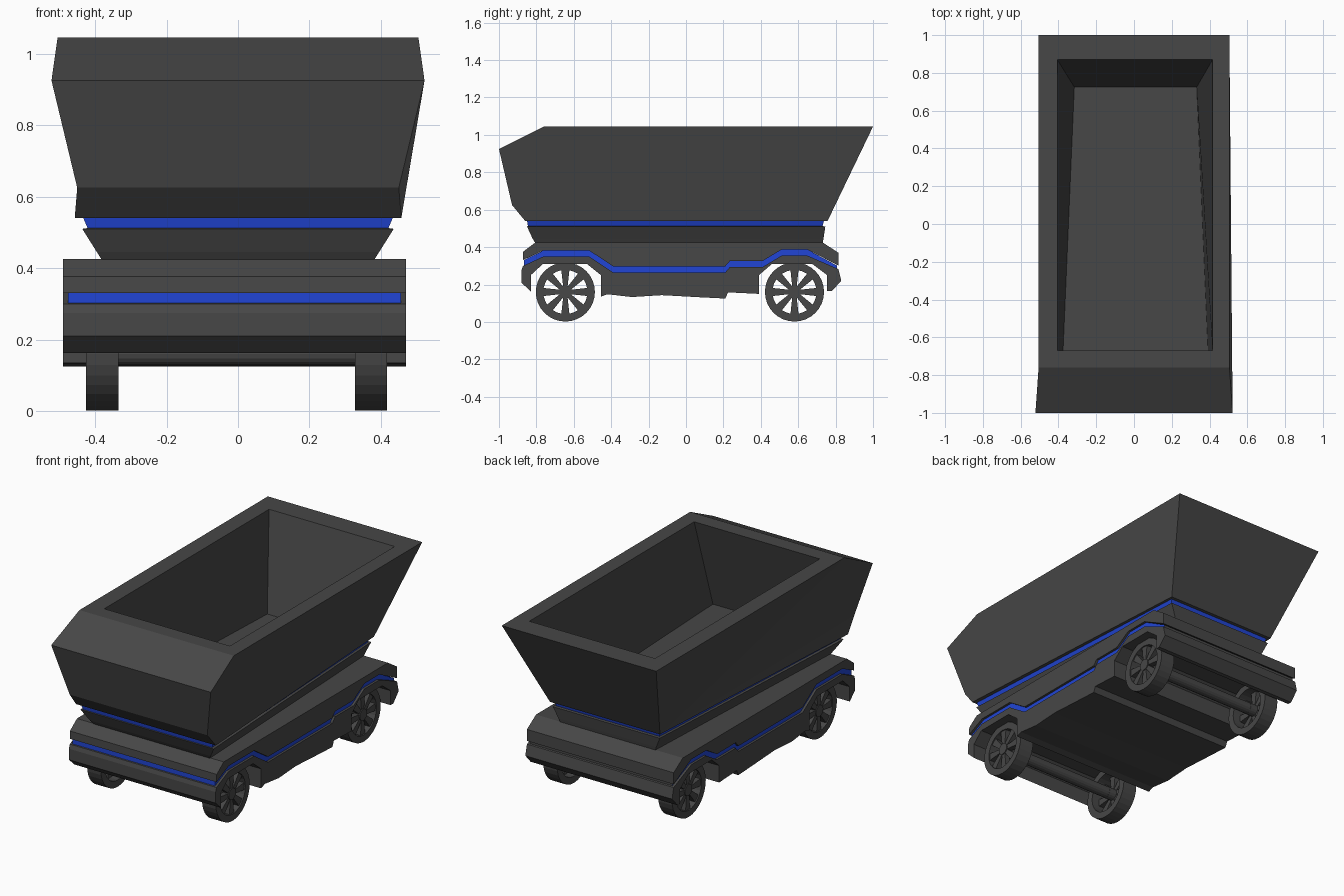
import bpy, bmesh, math
from mathutils import Matrix

if "Cube" in bpy.data.objects:
    bpy.data.objects.remove(bpy.data.objects["Cube"], do_unlink=True)


def material(name, rgb):
    m = bpy.data.materials.new(name)
    m.use_nodes = True
    m.diffuse_color = (*rgb, 1)
    m.node_tree.nodes["Principled BSDF"].inputs["Base Color"].default_value = (*rgb, 1)
    return m


GREY = material("dark grey", (0.063, 0.063, 0.063))
BLUE = material("bright blue", (0.015, 0.06, 0.66))


def finish(bm, name, *mats):
    bmesh.ops.recalc_face_normals(bm, faces=bm.faces)
    me = bpy.data.meshes.new(name)
    bm.to_mesh(me)
    bm.free()
    for m in mats:
        me.materials.append(m)
    ob = bpy.data.objects.new(name, me)
    bpy.context.collection.objects.link(ob)
    return ob


def prism(bm, profile, x0, x1):
    """Side profile of (y, z) spanned between two x positions."""
    a = [bm.verts.new((x0, y, z)) for y, z in profile]
    b = [bm.verts.new((x1, y, z)) for y, z in profile]
    bm.faces.new(a)
    bm.faces.new(b[::-1])
    skin(bm, a, b)


def skin(bm, a, b, index=0):
    """Quads between two closed loops of vertices."""
    for i in range(len(a)):
        j = (i + 1) % len(a)
        bm.faces.new((a[i], a[j], b[j], b[i])).material_index = index


def trapezoid(bm, front, back, y0, y1, z, cx=0):
    """Level loop with its own half width at the front and the back."""
    return [bm.verts.new((cx + x, y, z))
            for x, y in ((-front, y0), (front, y0), (back, y1), (-back, y1))]


# Hopper: outer walls from a side outline with a half width at each point
outline = [(-0.76, 1.045, 0.505), (-1, 0.925, 0.522), (-0.93, 0.625, 0.45),
           (-0.86, 0.54, 0.457), (0.757, 0.54, 0.36), (1, 1.045, 0.505)]
bm = bmesh.new()
left = [bm.verts.new((w, y, z)) for y, z, w in outline]
right = [bm.verts.new((-w, y, z)) for y, z, w in outline]
# The left side is one panel, the right one folds from upper front to lower back
bm.faces.new(left)
for fold in ((0, 1, 2, 4), (2, 3, 4), (0, 4, 5)):
    bm.faces.new([right[i] for i in fold])
for i in (0, 1, 2, 4):
    bm.faces.new((left[i], left[i + 1], right[i + 1], right[i]))
# Hopper rim, inner walls and floor; the front wall leans forward under the rim
rim = [right[0], left[0], left[-1], right[-1]]
mouth = trapezoid(bm, 0.411, 0.411, -0.67, 0.87, 1.045, 0.005)
floor = trapezoid(bm, 0.39, 0.324, -0.82, 0.725, 0.505, 0.008)
skin(bm, rim, mouth)
skin(bm, mouth, floor)
bm.faces.new(floor)
finish(bm, "hopper", GREY)

# Collar under the hopper with its blue trim band, narrowing to the back
bm = bmesh.new()
loops = [trapezoid(bm, *r) for r in (
    (0.457, 0.36, -0.86, 0.757, 0.54), (0.433, 0.345, -0.85, 0.737, 0.54),
    (0.421, 0.338, -0.845, 0.73, 0.512), (0.436, 0.35, -0.85, 0.745, 0.51),
    (0.395, 0.32, -0.82, 0.735, 0.445), (0.379, 0.31, -0.805, 0.73, 0.42))]
for i in range(len(loops) - 1):
    skin(bm, loops[i], loops[i + 1], 1 if i == 1 else 0)
finish(bm, "hopper_collar", GREY, BLUE)

# Chassis: upper and lower shells separated by a recessed blue stripe
stripe = [(-0.872, 0.315), (-0.76, 0.367), (-0.52, 0.367), (-0.39, 0.281), (0.21, 0.281),
          (0.235, 0.31), (0.41, 0.31), (0.51, 0.37), (0.65, 0.37), (0.815, 0.292)]


def shifted(gap):
    """Stripe edge, closing up towards the tail."""
    return [(y, z + gap * (0.6 if y > 0.8 else 1)) for y, z in stripe]


above, below = shifted(0.016), shifted(-0.016)
X0, X1 = -0.49, 0.47

bm = bmesh.new()
prism(bm, above + [(0.815, 0.37), (0.73, 0.425), (-0.805, 0.425), (-0.87, 0.376)], X0, X1)
finish(bm, "chassis_upper", GREY)

rear_arch = [(0.755, 0.165), (0.755, 0.25), (0.675, 0.31), (0.46, 0.31), (0.39, 0.25), (0.39, 0.15)]
belly = [(0.225, 0.158), (0.21, 0.125), (0.07, 0.132), (-0.13, 0.143), (-0.29, 0.133), (-0.42, 0.148)]
front_arch = [(-0.455, 0.135), (-0.455, 0.25), (-0.53, 0.31), (-0.765, 0.31), (-0.83, 0.25), (-0.83, 0.163)]
bm = bmesh.new()
prism(bm, below + [(0.83, 0.22), (0.78, 0.165)] + rear_arch + belly + front_arch
      + [(-0.88, 0.21), (-0.88, 0.275)], X0, X1)
finish(bm, "chassis_lower", GREY)


def pull_in(points):
    (y0, z0), (y1, z1) = points[0], points[-1]
    return [(y0 + 0.006, z0)] + points[1:-1] + [(y1 - 0.008, z1)]


bm = bmesh.new()
prism(bm, pull_in(above) + pull_in(below)[::-1], X0 + 0.014, X1 - 0.014)
stripe_object = finish(bm, "chassis_stripe", BLUE, GREY)
# The tail end of the groove is grey
for face in stripe_object.data.polygons:
    face.material_index = 1 if face.center.y > 0.79 and face.normal.y > 0.9 else 0


# Wheels: tyre ring, eight flared spokes and a hub
def circle(bm, x, r, n=32):
    return [bm.verts.new((x, r * math.cos(math.tau * i / n), r * math.sin(math.tau * i / n)))
            for i in range(n)]


def cylinder(bm, radius, length):
    bmesh.ops.create_cone(bm, cap_ends=True, segments=16, radius1=radius, radius2=radius, depth=length,
                          matrix=Matrix.Rotation(math.pi / 2, 4, 'Y'))


def wheel(name, x, y, side):
    bm = bmesh.new()
    ring = [circle(bm, sx * 0.045, r) for sx, r in ((-1, 0.118), (-1, 0.158), (1, 0.158), (1, 0.118))]
    for i in range(4):
        skin(bm, ring[i], ring[(i + 1) % 4])
    for k in range(8):
        old = set(bm.verts)
        prism(bm, [(-0.011, 0.02), (0.011, 0.02), (0.022, 0.122), (-0.022, 0.122)],
              side * 0.005, side * 0.038)
        bmesh.ops.rotate(bm, verts=[v for v in bm.verts if v not in old],
                         matrix=Matrix.Rotation(math.tau * k / 8, 3, 'X'))
    cylinder(bm, 0.034, 0.086)
    finish(bm, name, GREY).location = (x, y, 0.16)


for end, y in (("front", -0.645), ("rear", 0.58)):
    wheel(end + "_left_wheel", 0.372, y, 1)
    wheel(end + "_right_wheel", -0.38, y, -1)
    # Axle joining the pair
    bm = bmesh.new()
    cylinder(bm, 0.033, 0.74)
    finish(bm, end + "_axle", GREY).location = (0, y, 0.16)
